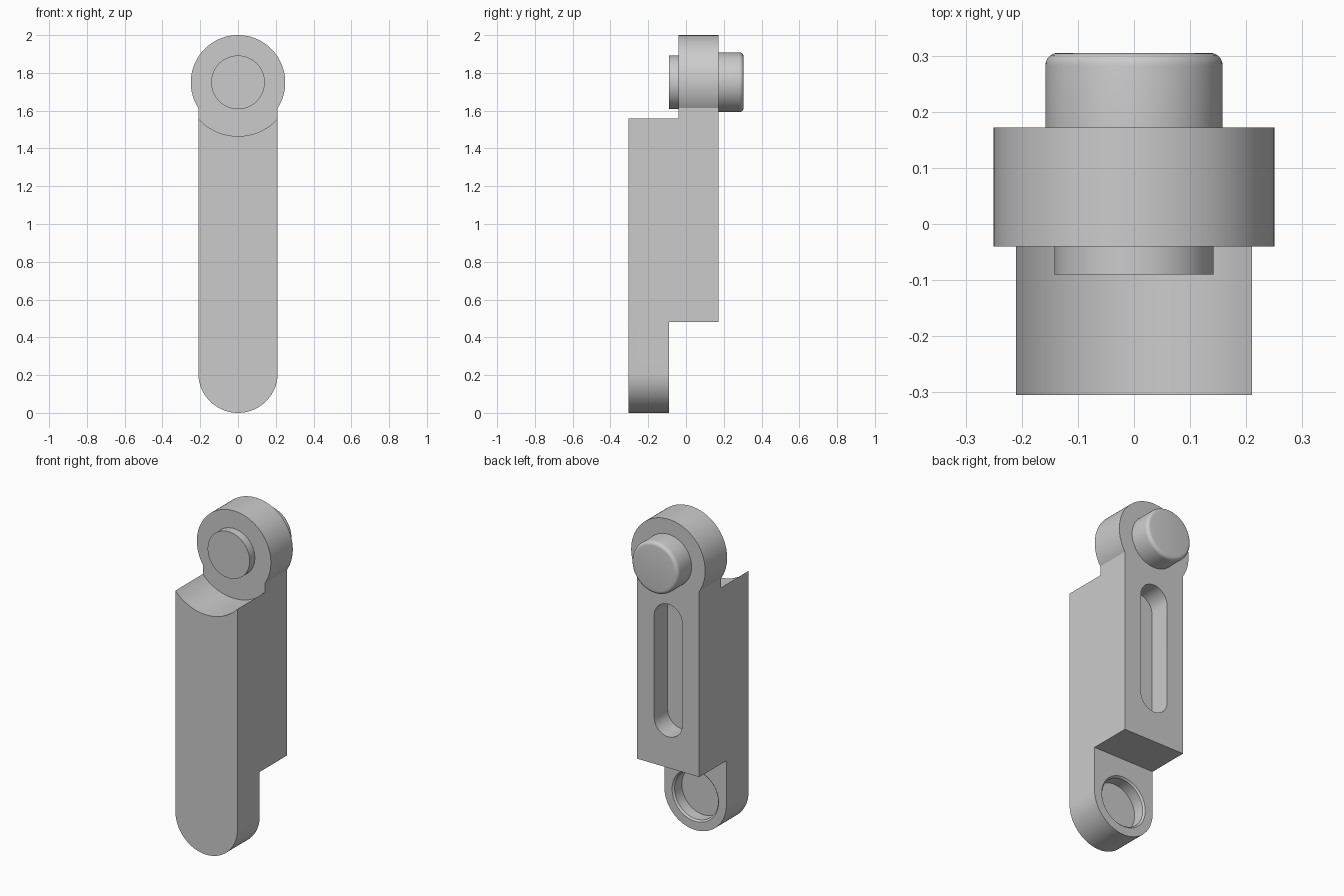
import bpy, bmesh
from math import pi, cos, sin, asin, radians

cube = bpy.data.objects.get("Cube")
if cube:
    bpy.data.objects.remove(cube, do_unlink=True)

# Main dimensions
FRONT, BACK = -0.305, 0.172
HALF_WIDTH, EYE_RADIUS = 0.21, 0.25
EYE_Z, LUG_Z = 1.75, 0.21

grey = bpy.data.materials.new("plain grey")
grey.use_nodes = True
grey.diffuse_color = (0.6, 0.6, 0.6, 1)
grey.node_tree.nodes["Principled BSDF"].inputs["Base Color"].default_value = grey.diffuse_color


def arc(radius, z, start, end, steps=48):
    return [(radius * cos(start + (end - start) * i / steps),
             z + radius * sin(start + (end - start) * i / steps))
            for i in range(steps + 1)]


def circle(radius, z):
    return arc(radius, z, 0, 2 * pi, 80)[:-1]


def loft(name, sections):
    """Solid through matching x-z outlines, each given with its y position."""
    bm = bmesh.new()
    rings = [[bm.verts.new((x, y, z)) for x, z in outline] for y, outline in sections]
    bm.faces.new(rings[0])
    bm.faces.new(rings[-1])
    count = len(rings[0])
    for a, b in zip(rings, rings[1:]):
        for i in range(count):
            j = (i + 1) % count
            bm.faces.new((a[i], a[j], b[j], b[i]))
    bmesh.ops.recalc_face_normals(bm, faces=bm.faces)
    mesh = bpy.data.meshes.new(name)
    bm.to_mesh(mesh)
    bm.free()
    mesh.materials.append(grey)
    obj = bpy.data.objects.new(name, mesh)
    bpy.context.collection.objects.link(obj)
    return obj


def prism(name, outline, y0, y1):
    return loft(name, [(y0, outline), (y1, outline)])


def select(obj):
    bpy.ops.object.select_all(action='DESELECT')
    obj.select_set(True)
    bpy.context.view_layer.objects.active = obj


def cut(obj, cutter):
    cutter.hide_render = True
    mod = obj.modifiers.new("cut", 'BOOLEAN')
    mod.operation, mod.solver, mod.object = 'DIFFERENCE', 'EXACT', cutter
    select(obj)
    bpy.ops.object.modifier_apply(modifier=mod.name)
    bpy.data.objects.remove(cutter, do_unlink=True)


def smooth(obj):
    select(obj)
    bpy.ops.object.shade_smooth_by_angle(angle=radians(25))


# Link body: rounded foot, straight sides, round eye at the top
neck = asin(HALF_WIDTH / EYE_RADIUS)
outline = (arc(HALF_WIDTH, LUG_Z, pi, 2 * pi)
           + arc(EYE_RADIUS, EYE_Z, neck - pi / 2, 1.5 * pi - neck, 80))
body = prism("link_body", outline, FRONT, BACK)

# Step behind the lower lug
box = [(-0.5, -0.2), (0.5, -0.2), (0.5, 0.48), (-0.5, 0.48)]
cut(body, prism("step_cutter", box, -0.09, 0.5))

# Curved clearance in front of the eye
cut(body, prism("clearance_cutter", circle(0.285, EYE_Z), -0.5, -0.04))

# Blind slot in the back
r = 0.095
slot = arc(r, 0.67 + r, pi, 2 * pi, 32) + arc(r, 1.48 - r, 0, pi, 32)
cut(body, prism("slot_cutter", slot, BACK - 0.13, 0.5))

# Blind socket with a small chamfer in the lower lug
cut(body, loft("socket_cutter", [(-0.17, circle(0.147, LUG_Z)),
                                 (-0.10, circle(0.147, LUG_Z)),
                                 (-0.09, circle(0.157, LUG_Z)),
                                 (-0.08, circle(0.167, LUG_Z))]))
smooth(body)

# Front pin end
smooth(prism("front_pin", circle(0.142, EYE_Z), -0.09, -0.03))

# Back pin with a rounded rim
rim = 0.022
sections = [(BACK - 0.01, circle(0.158, EYE_Z))]
for i in range(6):
    a = i / 5 * pi / 2
    sections.append((0.305 - rim + rim * sin(a), circle(0.158 - rim + rim * cos(a), EYE_Z)))
smooth(loft("back_pin", sections))
